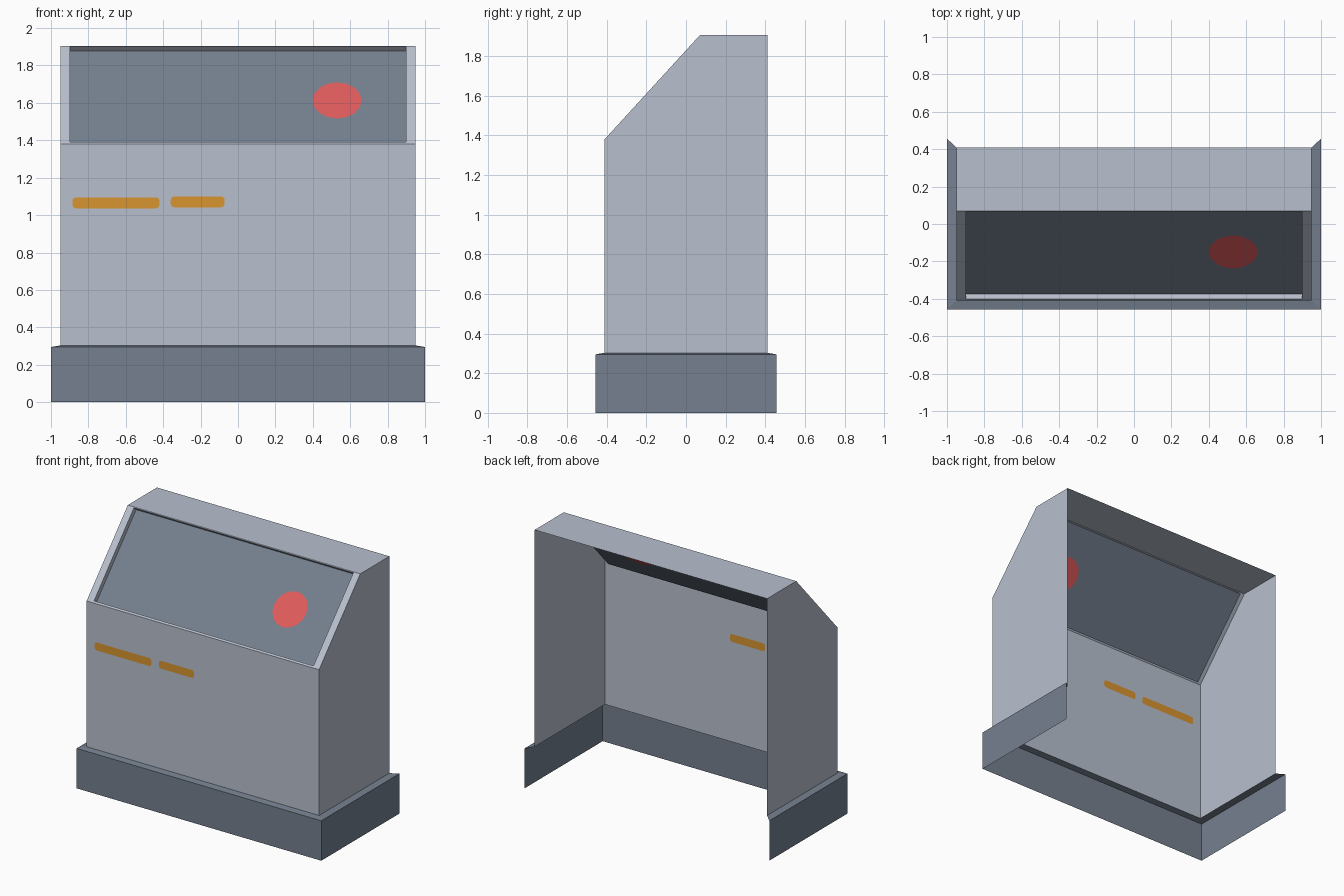
import bpy, math
from mathutils import Vector, geometry

if "Cube" in bpy.data.objects:
    bpy.data.objects.remove(bpy.data.objects["Cube"])


def material(name, rgb):
    m = bpy.data.materials.new(name)
    m.diffuse_color = [((c / 255 + 0.055) / 1.055) ** 2.4 for c in rgb] + [1]
    m.use_nodes = True
    m.node_tree.nodes["Principled BSDF"].inputs["Base Color"].default_value = m.diffuse_color
    return m


LIGHT = material("light_grey", (184, 192, 206))
DARK = material("slate_grey", (117, 128, 143))
ORANGE = material("orange", (216, 149, 48))
RED = material("red", (224, 91, 91))


def add_mesh(name, verts, faces, mats, indices=None):
    me = bpy.data.meshes.new(name)
    me.from_pydata([tuple(v) for v in verts], [], faces)
    for m in mats:
        me.materials.append(m)
    for i, p in enumerate(me.polygons):
        p.material_index = indices[i] if indices else 0
    ob = bpy.data.objects.new(name, me)
    bpy.context.collection.objects.link(ob)
    return ob


def flat_sheet(name, origin, u, v, outlines, mats):
    """Flat sheet in the u/v plane; outlines after the first are inlaid in later materials."""
    pts, loops = [], []
    for o in outlines:
        loops.append(list(range(len(pts), len(pts) + len(o))))
        pts += [Vector(p) for p in o]
    co, _, faces, _, _, src = geometry.delaunay_2d_cdt(pts, [], loops, 1, 1e-5)
    origin, u, v = Vector(origin), Vector(u), Vector(v)
    verts = [origin + u * p.x + v * p.y for p in co]
    return add_mesh(name, verts, faces, mats, [min(max(s), 1) for s in src])


def rect(x0, x1, y0, y1):
    return [(x0, y0), (x1, y0), (x1, y1), (x0, y1)]


def rounded_rect(x0, x1, y0, y1, r, n=4):
    out = []
    corners = [(x1 - r, y1 - r), (x0 + r, y1 - r), (x0 + r, y0 + r), (x1 - r, y0 + r)]
    for k, (cx, cy) in enumerate(corners):
        for i in range(n + 1):
            a = math.pi / 2 * (k + i / n)
            out.append((cx + r * math.cos(a), cy + r * math.sin(a)))
    return out


# Key sizes
X, Y, Z0, ZF, ZT, YT = 0.95, 0.41, 0.303, 1.38, 1.905, 0.07

# Skirt: open-backed wall with a mitred ledge up to the body
rings = [(1.0, 0.456, 0.0), (1.0, 0.456, 0.295), (X, Y, Z0)]
verts = [(sx * x, sy * y, z) for x, y, z in rings
         for sx, sy in ((-1, 1), (-1, -1), (1, -1), (1, 1))]
faces = [(r * 4 + i, r * 4 + i + 1, r * 4 + i + 5, r * 4 + i + 4)
         for r in range(2) for i in range(3)]
add_mesh("base_skirt", verts, faces, [DARK])

# Body sides and top (back and bottom are open)
profile = [(-Y, Z0), (Y, Z0), (Y, ZT), (YT, ZT), (-Y, ZF)]
add_mesh("body_side_right", [(X, y, z) for y, z in profile], [range(5)], [LIGHT])
add_mesh("body_side_left", [(-X, y, z) for y, z in profile], [range(4, -1, -1)], [LIGHT])
flat_sheet("body_top", (0, 0, ZT), (1, 0, 0), (0, 1, 0), [rect(-X, X, YT, Y)], [LIGHT])

# Front sheet with two inlaid orange bars
flat_sheet("body_front", (0, -Y, 0), (1, 0, 0), (0, 0, 1),
           [rect(-X, X, Z0, ZF),
            rounded_rect(-0.885, -0.42, 1.036, 1.095, 0.02),
            rounded_rect(-0.36, -0.072, 1.042, 1.1, 0.02)], [LIGHT, ORANGE])

# Sloped window: frame, recess walls, then recessed panel
slope = Vector((0, YT + Y, ZT - ZF))
length = slope.length
slope.normalize()
inward = Vector((0, slope.z, -slope.y))
corner = Vector((0, -Y, ZF))
depth, edge, wx = 0.035, 0.015, 0.897


def on_slope(x, s, d=0.0):
    return corner + Vector((x, 0, 0)) + slope * s + inward * d


outer = rect(-X, X, 0, length)
inner = rect(-wx, wx, edge, length - 0.006)
verts = ([on_slope(*p) for p in outer] + [on_slope(*p) for p in inner]
         + [on_slope(*p, depth) for p in inner])
faces = [(r * 4 + i, r * 4 + (i + 1) % 4, r * 4 + 4 + (i + 1) % 4, r * 4 + 4 + i)
         for r in range(2) for i in range(4)]
add_mesh("window_frame", verts, faces, [LIGHT])

disc = [(0.53 + 0.131 * math.cos(math.tau * i / 16),
         0.348 + 0.131 * math.sin(math.tau * i / 16)) for i in range(16)]
flat_sheet("window_panel", on_slope(0, 0, depth), (1, 0, 0), slope,
           [inner, disc], [DARK, RED])
